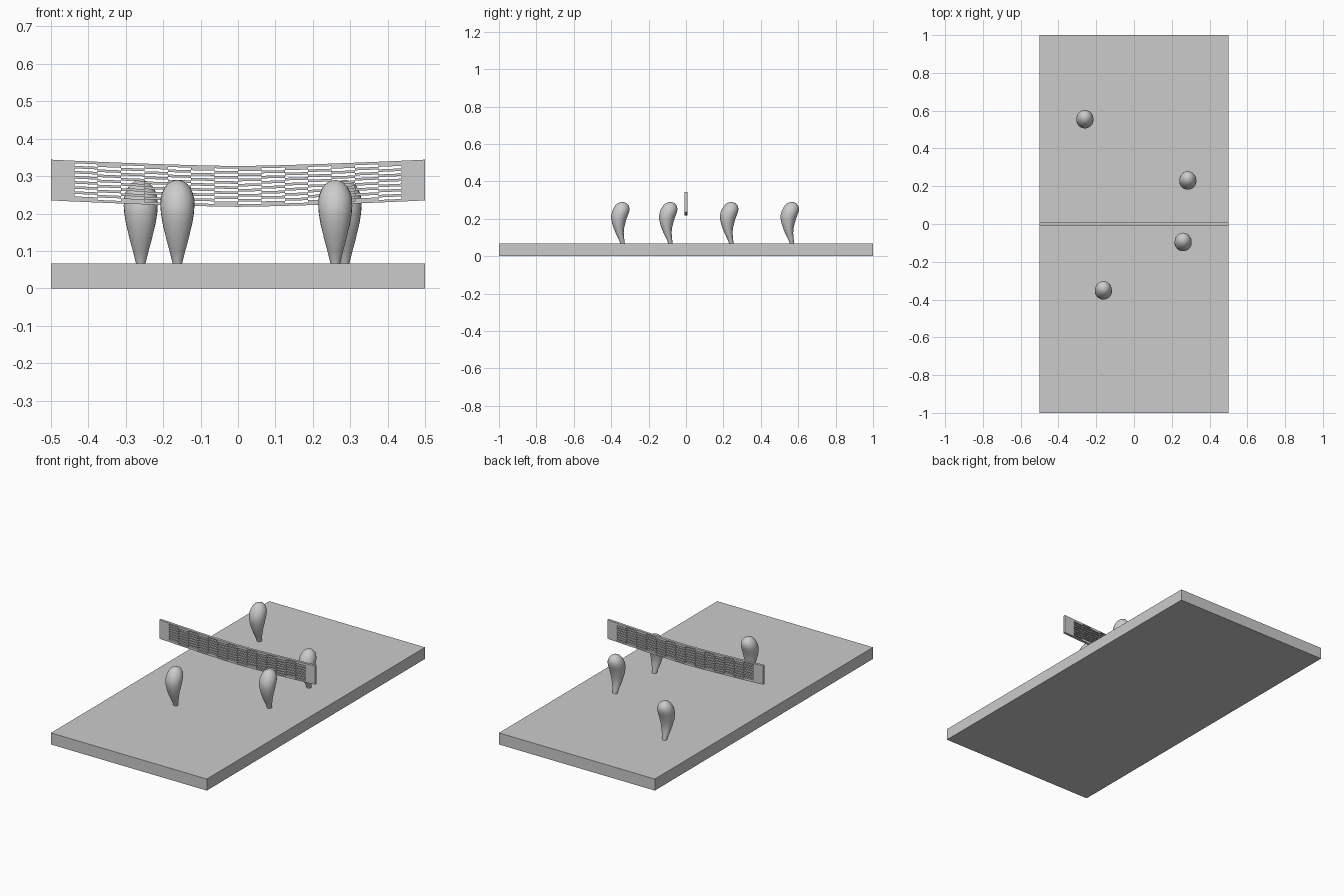
import bpy, bmesh, math

if "Cube" in bpy.data.objects:
    bpy.data.objects.remove(bpy.data.objects["Cube"])

grey = bpy.data.materials.new("plain grey")
grey.diffuse_color = (0.6, 0.6, 0.6, 1)
grey.use_nodes = True
grey.node_tree.nodes["Principled BSDF"].inputs["Base Color"].default_value = grey.diffuse_color


def make_object(name, bm):
    bmesh.ops.recalc_face_normals(bm, faces=bm.faces)
    mesh = bpy.data.meshes.new(name)
    bm.to_mesh(mesh)
    bm.free()
    mesh.materials.append(grey)
    obj = bpy.data.objects.new(name, mesh)
    bpy.context.collection.objects.link(obj)
    return obj


# Flat base slab
BASE_TOP = 0.067
bm = bmesh.new()
bmesh.ops.create_cube(bm, size=1)
for v in bm.verts:
    v.co = (v.co.x, v.co.y * 2, (v.co.z + 0.5) * BASE_TOP)
make_object("base_slab", bm)

# Sagging net: staggered slots inside a solid border
N, HEIGHT, SAG = 16, 0.109, 0.017
bm = bmesh.new()
grid = []
for i in range(N + 1):
    x = i / N - 0.5
    low = 0.235 - SAG * (1 - abs(2 * x) ** 1.4)
    grid.append([bm.verts.new((x, 0, low + HEIGHT * j / N)) for j in range(N + 1)])
for i in range(N):
    for j in range(N):
        inside = 0 < i < N - 1 and 0 < j < N - 1
        if inside and (i + j) % 2:
            continue
        bm.faces.new((grid[i][j], grid[i + 1][j], grid[i + 1][j + 1], grid[i][j + 1]))
net = make_object("net", bm)
solid = net.modifiers.new("thickness", "SOLIDIFY")
solid.thickness = 0.015
solid.offset = 0

# Bent teardrop pegs: (z, y shift, half width x, half width y)
PROFILE = [
    (0.060, 0.012, 0.011, 0.012), (0.080, 0.008, 0.016, 0.013),
    (0.100, 0.002, 0.021, 0.017), (0.125, -0.005, 0.028, 0.022),
    (0.150, -0.009, 0.034, 0.028), (0.175, -0.010, 0.040, 0.035),
    (0.200, -0.009, 0.044, 0.041), (0.220, -0.005, 0.0455, 0.045),
    (0.240, 0.001, 0.045, 0.046), (0.255, 0.005, 0.041, 0.043),
    (0.270, 0.008, 0.034, 0.036), (0.281, 0.009, 0.024, 0.026),
    (0.287, 0.009, 0.014, 0.015),
]
SIDES = 24


def peg(name, px, py):
    bm = bmesh.new()
    rings = []
    for z, dy, rx, ry in PROFILE:
        rings.append([bm.verts.new((px + rx * math.cos(2 * math.pi * k / SIDES),
                                    py + dy + ry * math.sin(2 * math.pi * k / SIDES), z))
                      for k in range(SIDES)])
    for a, b in zip(rings, rings[1:]):
        for k in range(SIDES):
            n = (k + 1) % SIDES
            bm.faces.new((a[k], a[n], b[n], b[k]))
    bm.faces.new(rings[0][::-1])
    tip = bm.verts.new((px, py + 0.009, 0.290))
    for k in range(SIDES):
        bm.faces.new((rings[-1][k], rings[-1][(k + 1) % SIDES], tip))
    for f in bm.faces:
        f.smooth = len(f.verts) < SIDES
    make_object(name, bm)


for n, (x, y) in enumerate([(-0.26, 0.556), (0.285, 0.232), (0.26, -0.094), (-0.162, -0.35)], 1):
    peg(f"peg_{n}", x, y)
